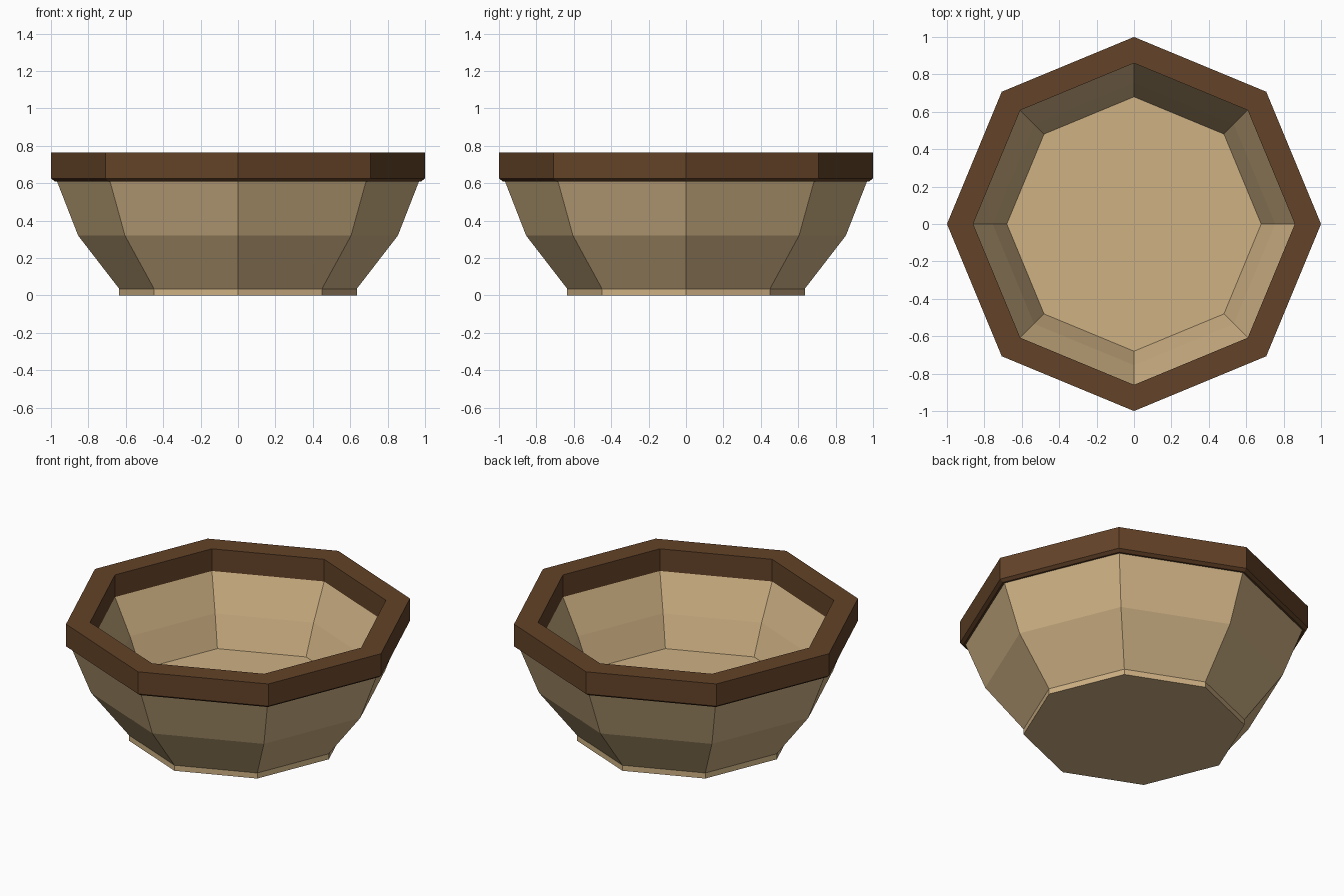
import bpy, bmesh, math

if "Cube" in bpy.data.objects:
    bpy.data.objects.remove(bpy.data.objects["Cube"])

SIDES = 8


def material(name, color):
    m = bpy.data.materials.new(name)
    m.diffuse_color = (*color, 1)
    m.use_nodes = True
    m.node_tree.nodes["Principled BSDF"].inputs["Base Color"].default_value = m.diffuse_color
    return m


def lathe(name, profile, mat, closed=False):
    """Sweep an (radius, z) profile around z with flat sides; open ends are capped."""
    bm = bmesh.new()
    rings = []
    for r, z in profile:
        rings.append([bm.verts.new((r * math.cos(math.tau * i / SIDES),
                                    r * math.sin(math.tau * i / SIDES), z))
                      for i in range(SIDES)])
    pairs = list(zip(rings, rings[1:]))
    if closed:
        pairs.append((rings[-1], rings[0]))
    else:
        bm.faces.new(rings[0])
        bm.faces.new(rings[-1])
    for a, b in pairs:
        for i in range(SIDES):
            j = (i + 1) % SIDES
            bm.faces.new((a[i], a[j], b[j], b[i]))
    bmesh.ops.recalc_face_normals(bm, faces=bm.faces)
    me = bpy.data.meshes.new(name)
    bm.to_mesh(me)
    bm.free()
    me.materials.append(mat)
    ob = bpy.data.objects.new(name, me)
    bpy.context.collection.objects.link(ob)
    return ob


tan = material("light_wood", (0.62, 0.44, 0.23))
brown = material("dark_wood", (0.125, 0.055, 0.021))

# Bowl: foot, outer wall, top edge tucked into the rim, inner wall, floor
lathe("bowl", [(0.635, 0), (0.635, 0.035), (0.855, 0.32), (0.97, 0.615),
               (0.865, 0.63), (0.86, 0.625), (0.755, 0.405), (0.68, 0.217)], tan)

# Rim: octagonal band with a small chamfer underneath
lathe("rim", [(1, 0.765), (1, 0.625), (0.98, 0.61), (0.955, 0.61),
              (0.86, 0.625), (0.86, 0.765)], brown, closed=True)
